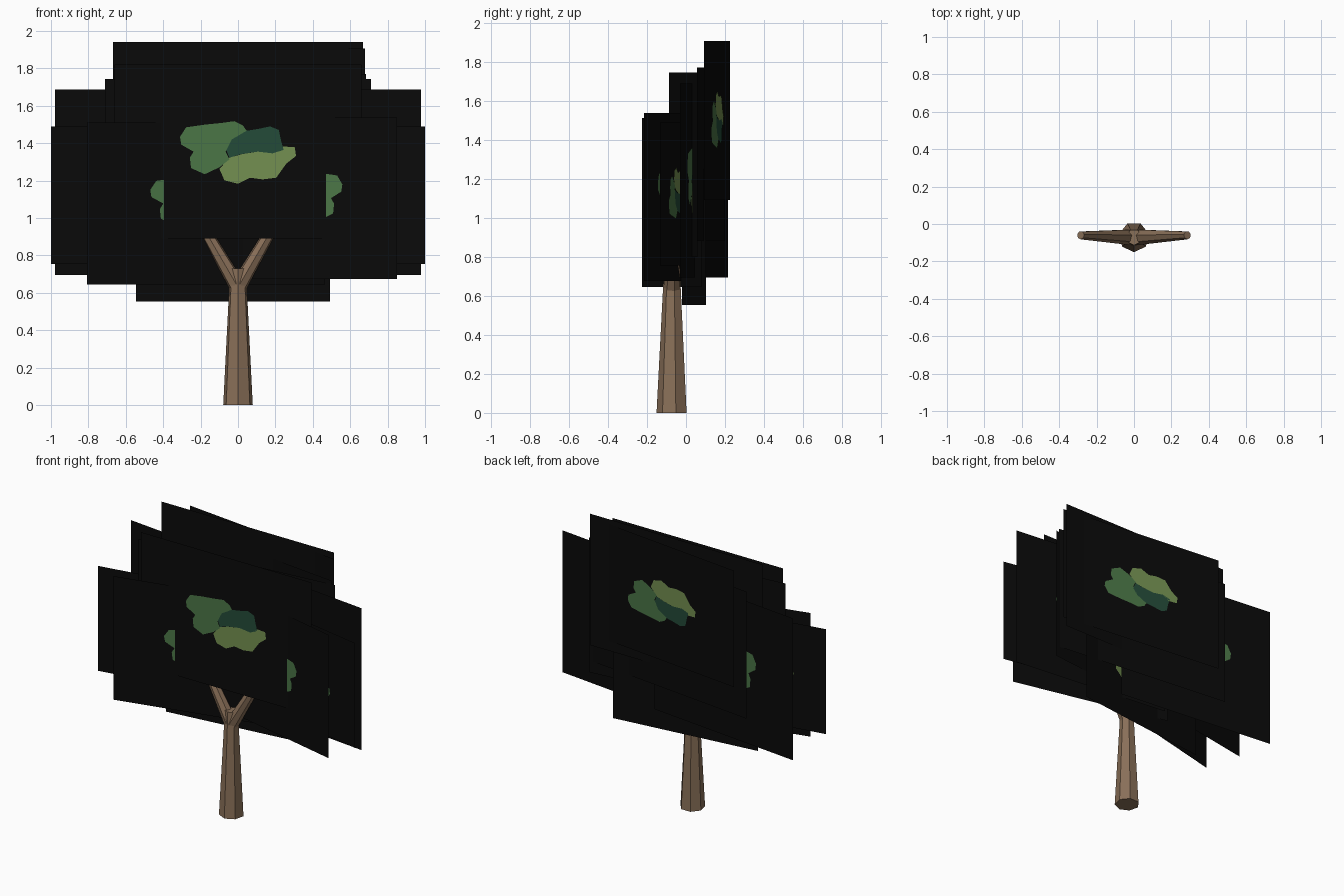
import bpy, bmesh, math
from mathutils import Vector

if "Cube" in bpy.data.objects:
    bpy.data.objects.remove(bpy.data.objects["Cube"])


def material(name, rgb):
    m = bpy.data.materials.new(name)
    m.diffuse_color = (*rgb, 1)
    m.use_nodes = True
    m.node_tree.nodes["Principled BSDF"].inputs["Base Color"].default_value = m.diffuse_color
    return m


BARK = material("brown bark", (0.25, 0.16, 0.098))
BLACK = material("black card", (0.003, 0.003, 0.003))
MID = material("mid green leaf", (0.07, 0.18, 0.062))
DARK = material("dark green leaf", (0.017, 0.07, 0.04))
LIGHT = material("light green leaf", (0.175, 0.28, 0.082))


def finish(name, bm, mats):
    me = bpy.data.meshes.new(name)
    bm.to_mesh(me)
    bm.free()
    for m in mats:
        me.materials.append(m)
    ob = bpy.data.objects.new(name, me)
    bpy.context.collection.objects.link(ob)
    return ob


def limb(name, a, b, r1, r2, sides):
    """Tapered flat-sided limb from a to b, with one corner facing the front."""
    a, b = Vector(a), Vector(b)
    d = (b - a).normalized()
    front = Vector((0, -1, 0))
    u = (front - d * front.dot(d)).normalized()
    v = d.cross(u)
    bm = bmesh.new()
    rings = []
    for c, r in ((a, r1), (b, r2)):
        rings.append([bm.verts.new(c + r * (u * math.cos(t) + v * math.sin(t)))
                      for t in (2 * math.pi * i / sides for i in range(sides))])
    lo, hi = rings
    for i in range(sides):
        j = (i + 1) % sides
        bm.faces.new((lo[i], lo[j], hi[j], hi[i]))
    bm.faces.new(lo[::-1])
    bm.faces.new(hi)
    bmesh.ops.recalc_face_normals(bm, faces=bm.faces)
    finish(name, bm, [BARK])


# trunk and forked branches
limb("trunk", (0, -0.07, 0), (0, -0.07, 0.73), 0.081, 0.043, 7)
for side, label in ((-1, "left"), (1, "right")):
    limb(label + "_branch", (side * 0.0, -0.07, 0.63),
         (side * 0.285, -0.06, 1.12), 0.045, 0.022, 7)

# outlines of the three painted leaf patches, in hundredths of a card's half size
MID_SHAPE = [(-47, 17), (-42, 28), (-27, 31), (-13, 33), (-3, 35), (4, 30),
             (7, 24), (-5, 14), (-10, 0), (-7, -9), (-15, -18), (-27, -26),
             (-38, -19), (-39, -7), (-36, 0), (-46, 8)]
DARK_SHAPE = [(7, 24), (16, 26), (26, 29), (33, 25), (35, 12), (37, 2),
              (28, -2), (16, 0), (2, -3), (-7, -7), (-10, 4), (-5, 14)]
LIGHT_SHAPE = [(-15, -20), (-7, -7), (3, -3), (16, 0), (28, -2), (36, 6),
               (46, 5), (47, -5), (39, -14), (31, -30), (20, -32), (10, -30),
               (0, -37), (-11, -33)]
PATCHES = [(MID_SHAPE, 1), (DARK_SHAPE, 2), (LIGHT_SHAPE, 3)]


def leaf_card(name, p, q, z0, z1, fx=1, fz=1):
    """Upright card from plan point p to q, with leaf patches on both sides."""
    p, q = Vector((*p, 0)), Vector((*q, 0))
    half = (q - p) / 2
    up = Vector((0, 0, (z1 - z0) / 2))
    mid = (p + q) / 2 + Vector((0, 0, (z0 + z1) / 2))
    n = half.cross(up).normalized()
    bm = bmesh.new()
    bm.faces.new([bm.verts.new(mid + half * i + up * k)
                  for i, k in ((-1, -1), (1, -1), (1, 1), (-1, 1))])
    for shape, index in PATCHES:
        for s in (-1, 1):
            f = bm.faces.new([bm.verts.new(mid + half * (fx * x / 100)
                                           + up * (fz * z / 100) + n * (0.003 * s))
                              for x, z in shape])
            f.material_index = index
            f.normal_update()
            if f.normal.dot(n) * s < 0:
                f.normal_flip()
    finish(name, bm, [BLACK, MID, DARK, LIGHT])


# foliage cards: left plan end, right plan end, bottom, top, mirroring
leaf_card("front_leaf_card", (-0.66, -0.13), (0.66, -0.13), 0.89, 1.82)
leaf_card("back_leaf_card", (-0.668, 0.11), (0.668, 0.11), 1.02, 1.94)
leaf_card("rear_top_leaf_card", (-0.53, 0.226), (0.68, 0.092), 1.09, 1.905, -1, -1)
leaf_card("left_large_leaf_card", (-0.979, 0.215), (0.18, 0.09), 0.694, 1.687)
leaf_card("right_large_leaf_card", (-0.18, 0.10), (0.979, -0.03), 0.694, 1.687, -1)
leaf_card("left_front_leaf_card", (-0.807, -0.226), (0.465, 0.08), 0.645, 1.51)
leaf_card("right_front_leaf_card", (-0.25, 0.04), (0.85, -0.215), 0.675, 1.538, -1)
leaf_card("left_outer_leaf_card", (-1.0, -0.12), (-0.16, 0.03), 0.755, 1.489, -1, -1)
leaf_card("right_outer_leaf_card", (0.16, 0.03), (1.0, -0.134), 0.755, 1.489, -1, -1)
leaf_card("middle_leaf_card", (-0.711, -0.087), (0.711, 0.06), 0.80, 1.744)
leaf_card("rear_middle_leaf_card", (-0.61, 0.20), (0.685, 0.056), 0.88, 1.769)
leaf_card("low_leaf_card", (-0.545, -0.02), (0.492, 0.103), 0.553, 1.25)
